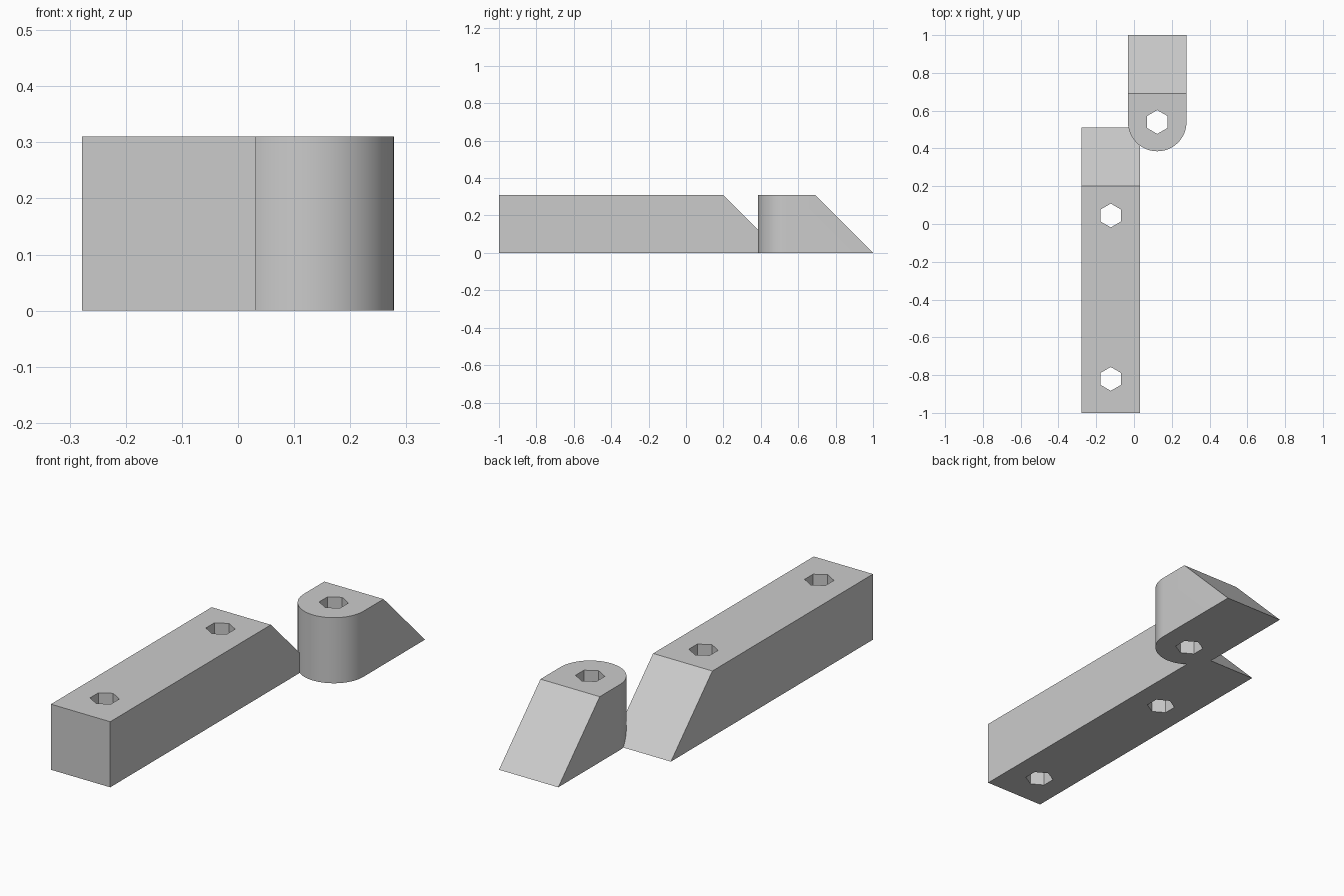
import bpy, bmesh, math
from mathutils import Vector

if "Cube" in bpy.data.objects:
    bpy.data.objects.remove(bpy.data.objects["Cube"], do_unlink=True)

HEIGHT = 0.31
HALF = 0.155
HOLE_R = 0.063

grey = bpy.data.materials.new("plain_grey")
grey.use_nodes = True
grey.diffuse_color = (0.6, 0.6, 0.6, 1)
grey.node_tree.nodes["Principled BSDF"].inputs["Base Color"].default_value = (0.6, 0.6, 0.6, 1)


def extrude_profile(name, points, direction):
    """Solid made by sweeping a closed outline along a direction."""
    bm = bmesh.new()
    face = bm.faces.new([bm.verts.new(p) for p in points])
    swept = bmesh.ops.extrude_face_region(bm, geom=[face])["geom"]
    verts = [v for v in swept if isinstance(v, bmesh.types.BMVert)]
    bmesh.ops.translate(bm, verts=verts, vec=Vector(direction))
    bmesh.ops.recalc_face_normals(bm, faces=bm.faces[:])
    mesh = bpy.data.meshes.new(name)
    bm.to_mesh(mesh)
    bm.free()
    mesh.materials.append(grey)
    obj = bpy.data.objects.new(name, mesh)
    bpy.context.collection.objects.link(obj)
    return obj


def combine(target, other, operation):
    """Apply a boolean and discard the second solid."""
    mod = target.modifiers.new(operation.lower(), "BOOLEAN")
    mod.operation = operation
    mod.solver = "EXACT"
    mod.object = other
    bpy.ops.object.select_all(action="DESELECT")
    bpy.context.view_layer.objects.active = target
    target.select_set(True)
    bpy.ops.object.modifier_apply(modifier=mod.name)
    bpy.data.objects.remove(other, do_unlink=True)


def hex_hole(target, x, y):
    ring = [(x + HOLE_R * math.sin(i * math.pi / 3),
             y + HOLE_R * math.cos(i * math.pi / 3), -0.1) for i in range(6)]
    cutter = extrude_profile("hole_cutter", ring, (0, 0, HEIGHT + 0.2))
    cutter.hide_render = True
    combine(target, cutter, "DIFFERENCE")


def sloped_block(name, x, front, back):
    """Block with a back end sloping at 45 degrees down to the ground."""
    side = [(x - HALF, front, 0), (x - HALF, back, 0),
            (x - HALF, back - HEIGHT, HEIGHT), (x - HALF, front, HEIGHT)]
    return extrude_profile(name, side, (2 * HALF, 0, 0))


# Long bar
bar_x, block_x, pivot_y = -0.123, 0.123, 0.54
bar = sloped_block("sloped_bars", bar_x, -1, 0.51)

# Short block with a rounded front
block = sloped_block("short_block", block_x, pivot_y - 0.3, 1)
steps = 32
outline = [(block_x + HALF, 1.2, -0.1), (block_x - HALF, 1.2, -0.1)]
for i in range(steps + 1):
    a = math.pi + math.pi * i / steps
    outline.append((block_x + HALF * math.cos(a), pivot_y + HALF * math.sin(a), -0.1))
rounder = extrude_profile("rounding_cutter", outline, (0, 0, HEIGHT + 0.2))
combine(block, rounder, "INTERSECT")

# Fuse the touching corner, then cut the hexagonal holes
combine(bar, block, "UNION")
for x, y in ((bar_x, 0.045), (bar_x, -0.82), (block_x, pivot_y)):
    hex_hole(bar, x, y)

bpy.ops.object.shade_smooth_by_angle(angle=math.radians(30))
